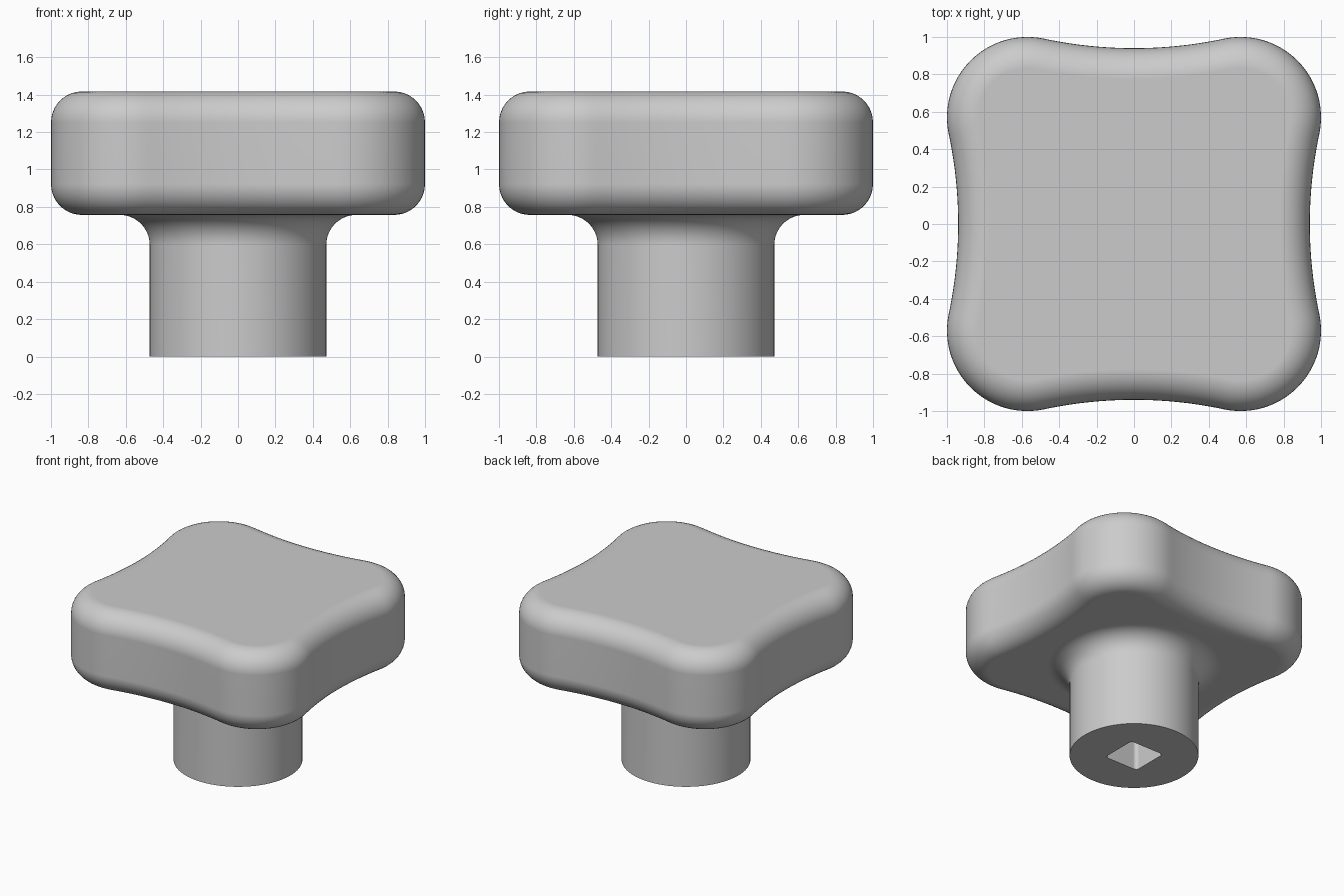
import bpy, bmesh
from math import sin, cos, asin, pi, hypot

if "Cube" in bpy.data.objects:
    bpy.data.objects.remove(bpy.data.objects["Cube"], do_unlink=True)

ARC, EDGE, FILLET = 24, 24, 10


def outline(half, dip, r, inset=0.0):
    """Square with rounded corners joined by tangent hollow sides."""
    c = half - r
    big = (c * c + (r - dip) ** 2 - r * r) / (2 * dip)
    centre = big + half - dip
    a = asin(c / (big + r))
    quarter = []
    for i in range(ARC + 1):
        t = -a + (pi / 2 + 2 * a) * i / ARC
        quarter.append((c + (r - inset) * cos(t), c + (r - inset) * sin(t)))
    for i in range(1, EDGE):
        t = a - 2 * a * i / EDGE
        quarter.append(((big + inset) * sin(t), centre - (big + inset) * cos(t)))
    points = []
    for _ in range(4):
        points += quarter
        quarter = [(-y, x) for x, y in quarter]
    return points


def head_ring(inset):
    return outline(1.0, 0.06, 0.43, inset)


def circle(radius):
    # Share the head's polar angles so the rings line up
    return [(x / hypot(x, y) * radius, y / hypot(x, y) * radius) for x, y in head_ring(0)]


BOTTOM, TOP, ROUND = 0.757, 1.417, 0.165
NECK, NECK_ROUND = 0.472, 0.16
socket = outline(0.15, 0.0005, 0.03)
steps = [pi / 2 * i / FILLET for i in range(FILLET + 1)]

# Rings from the top face, round the head, down the neck and up the socket
rings = []
for t in steps:
    rings.append((head_ring(ROUND * (1 - sin(t))), TOP - ROUND * (1 - cos(t))))
for t in steps:
    rings.append((head_ring(ROUND * (1 - cos(t))), BOTTOM + ROUND * (1 - sin(t))))
for t in steps:
    rings.append((circle(NECK + NECK_ROUND * (1 - sin(t))), BOTTOM - NECK_ROUND * (1 - cos(t))))
rings += [(circle(NECK), 0.0), (socket, 0.0), (socket, 0.6)]

bm = bmesh.new()
loops = [[bm.verts.new((x, y, z)) for x, y in pts] for pts, z in rings]
bm.faces.new(loops[0])
bm.faces.new(loops[-1])
for upper, lower in zip(loops, loops[1:]):
    for i in range(len(upper)):
        j = (i + 1) % len(upper)
        bm.faces.new((upper[i], lower[i], lower[j], upper[j]))
bmesh.ops.recalc_face_normals(bm, faces=bm.faces)
mesh = bpy.data.meshes.new("knob_handle")
bm.to_mesh(mesh)
bm.free()

knob = bpy.data.objects.new("knob_handle", mesh)
bpy.context.collection.objects.link(knob)

# Plain grey finish
grey = bpy.data.materials.new("light_grey")
grey.use_nodes = True
colour = (0.6, 0.6, 0.6, 1.0)
grey.diffuse_color = colour
grey.node_tree.nodes["Principled BSDF"].inputs["Base Color"].default_value = colour
mesh.materials.append(grey)

# Smooth fillets with flat faces kept flat
bpy.ops.object.select_all(action="DESELECT")
knob.select_set(True)
bpy.context.view_layer.objects.active = knob
bpy.ops.object.shade_smooth_by_angle(angle=pi / 6)
weighted = knob.modifiers.new("weighted_normals", "WEIGHTED_NORMAL")
weighted.keep_sharp = True
